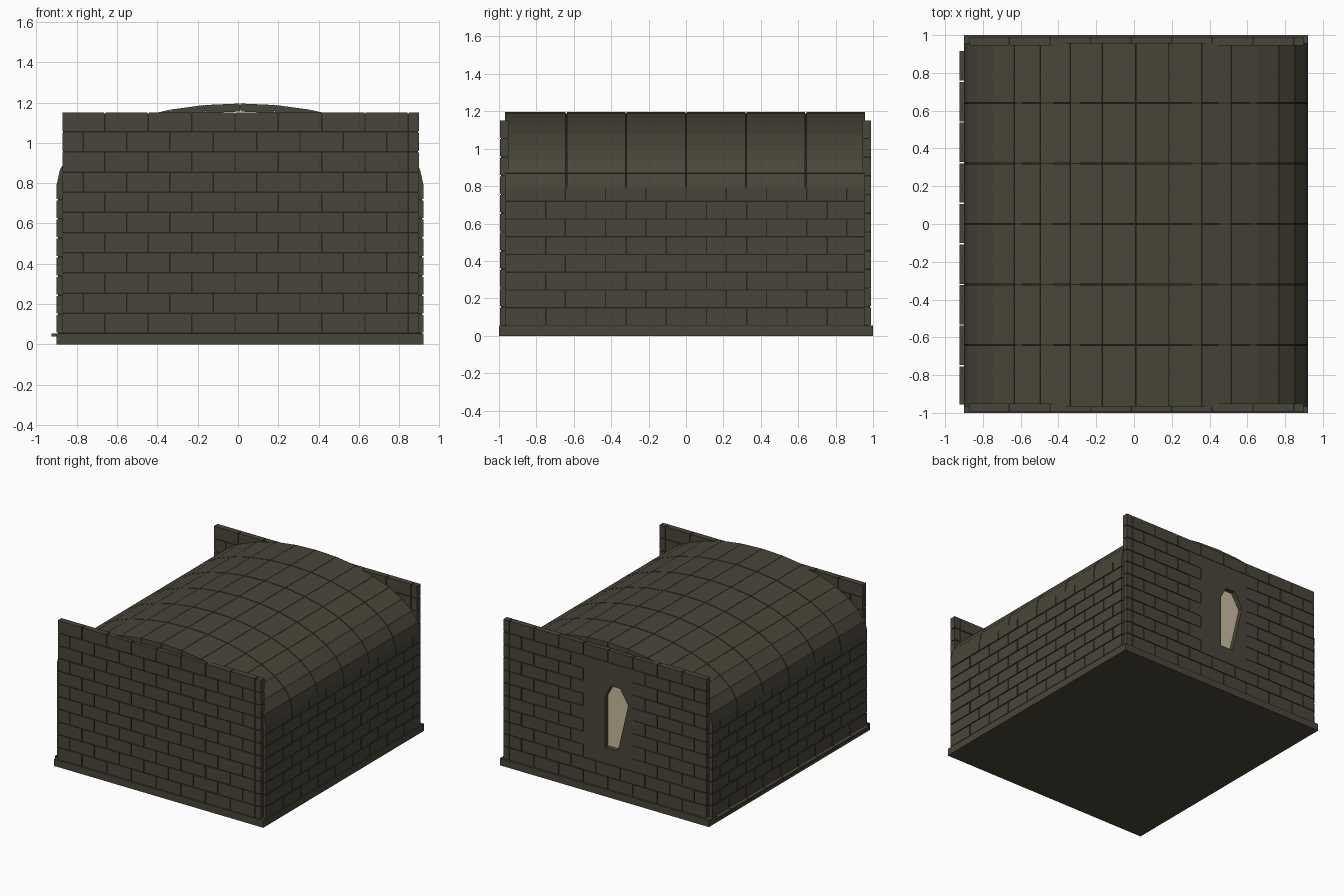
import bpy, bmesh, math

cube = bpy.data.objects.get("Cube")
if cube:
    bpy.data.objects.remove(cube, do_unlink=True)


def material(name, rgb):
    m = bpy.data.materials.new(name)
    m.use_nodes = True
    m.diffuse_color = (*rgb, 1)
    m.node_tree.nodes["Principled BSDF"].inputs["Base Color"].default_value = (*rgb, 1)
    return m


STONE = material("olive_stone", (0.066, 0.060, 0.041))
MORTAR = material("dark_mortar", (0.020, 0.018, 0.013))
CREAM = material("cream_pane", (0.58, 0.50, 0.33))


def finish(name, bm, mat):
    bmesh.ops.recalc_face_normals(bm, faces=bm.faces)
    me = bpy.data.meshes.new(name)
    bm.to_mesh(me)
    bm.free()
    me.materials.append(mat)
    ob = bpy.data.objects.new(name, me)
    bpy.context.collection.objects.link(ob)
    return ob


def hexa(bm, a, b):
    """Solid between two matching four-point loops."""
    a, b = [bm.verts.new(p) for p in a], [bm.verts.new(p) for p in b]
    bm.faces.new(a)
    bm.faces.new(b[::-1])
    for i in range(4):
        j = (i + 1) % 4
        bm.faces.new((a[i], b[i], b[j], a[j]))


def box(bm, x, y, z):
    loop = lambda h: [(x[0], y[0], h), (x[1], y[0], h), (x[1], y[1], h), (x[0], y[1], h)]
    hexa(bm, loop(z[0]), loop(z[1]))


def boxes(name, mat, items):
    bm = bmesh.new()
    for x, y, z in items:
        box(bm, x, y, z)
    return finish(name, bm, mat)


PITCH, GAP = 0.215, 0.007


def course(lo, hi, first):
    """Spans of the bricks in one course, joints starting at first."""
    cuts, p = [lo], first
    while p < hi - 0.03:
        if p > lo + 0.03:
            cuts.append(p)
        p += PITCH
    cuts.append(hi)
    return list(zip(cuts, cuts[1:]))


def shrink(span, d=GAP / 2):
    return (span[0] + d, span[1] - d)


# base slab and the narrow broken ledge on one side
W0, W1, BASE, ROW = -0.90, 0.92, 0.055, 0.10
boxes("base_slab", STONE, [((W0, W1), (-1, 1), (0, BASE))])
boxes("side_ledge", STONE, [((-0.925, -0.89), shrink(s), (0.04, BASE))
                            for s in course(-0.96, 0.92, -0.75)])

# front and back gable walls
X0, X1, XEND = -0.875, 0.90, 0.845
FRONT, BACK = (-0.995, -0.95), (0.945, 0.99)


def gable_course(r):
    first = X0 if r % 2 else X0 + PITCH / 2
    return course(X0, XEND, first) + [(XEND, X1)]


def row_z(r):
    return (BASE + (r - 1) * ROW, BASE + r * ROW)


def plain(r, span):
    """Middle of the back wall is smooth, with toothed sides."""
    return 3 <= r <= 10 and abs(sum(span) / 2 + 0.015) < (0.22 if r % 2 else 0.33)


rows = range(1, 12)
boxes("front_wall_bricks", STONE, [(shrink(s), FRONT, shrink(row_z(r)))
                                   for r in rows for s in gable_course(r)])
boxes("front_wall_mortar", MORTAR, [(shrink((X0, X1), 0.008), shrink(FRONT, 0.007),
                                     (BASE - 0.01, 1.145))])
boxes("back_wall_bricks", STONE, [(shrink(s), BACK, shrink(row_z(r)))
                                  for r in rows for s in gable_course(r) if not plain(r, s)])
P0, P1, PZ0, PZ1 = X0 + 3 * PITCH, X0 + 5 * PITCH, row_z(3)[0], row_z(10)[1]
core = shrink(BACK, 0.007)
boxes("back_wall_mortar", MORTAR, [
    ((X0 + 0.008, P0), core, (BASE - 0.01, 1.145)), ((P1, X1 - 0.008), core, (BASE - 0.01, 1.145)),
    ((P0, P1), core, (BASE - 0.01, PZ0)), ((P0, P1), core, (PZ1, 1.145))])
boxes("back_wall_teeth", STONE, [(s, BACK, row_z(r)) for r in range(4, 11, 2)
                                 for s in ((P0 - PITCH / 2, P0), (P1, P1 + PITCH / 2))])

# smooth centre of the back wall with the window opening
window = [(0.01, 0.38), (0.01, 0.78), (-0.04, 0.875), (-0.12, 0.875), (-0.19, 0.76), (-0.10, 0.38)]


def plate(name, mat, loops, y, depth):
    bm = bmesh.new()
    edges = []
    for loop in loops:
        vs = [bm.verts.new((x, y, z)) for x, z in loop]
        edges += [bm.edges.new((v, vs[i - 1])) for i, v in enumerate(vs)]
    bmesh.ops.triangle_fill(bm, use_beauty=True, edges=edges)
    out = bmesh.ops.extrude_face_region(bm, geom=bm.faces[:])
    verts = [g for g in out["geom"] if isinstance(g, bmesh.types.BMVert)]
    bmesh.ops.translate(bm, verts=verts, vec=(0, depth, 0))
    return finish(name, bm, mat)


frame = [(P0, PZ0), (P1, PZ0), (P1, PZ1), (P0, PZ1)]
plate("back_wall_centre", STONE, [frame, window], BACK[0], BACK[1] - BACK[0])
plate("window_pane", CREAM, [window], BACK[0], 0.008)

# side walls
Y0, Y1, SROW, EAVE = -0.97, 0.96, 0.0948, 0.79
for side, xs in (("right", (-0.90, -0.85)), ("left", (0.87, 0.92))):
    items = []
    for r in range(8):
        z = (BASE + r * SROW, min(BASE + (r + 1) * SROW, EAVE + GAP / 2))
        first = -0.75 if r % 2 == 0 else -0.645
        items += [(xs, shrink(s), shrink(z)) for s in course(Y0, Y1, first)]
    boxes(side + "_wall_bricks", STONE, items)
    boxes(side + "_wall_mortar", MORTAR, [(shrink(xs, 0.007), (Y0 + 0.008, Y1 - 0.008),
                                           (BASE - 0.01, EAVE))])

# barrel roof of curved slabs
CX, RX, RZ, SEGS = 0.01, 0.91, 0.405, 16


def arc(a, inset, y):
    return (CX + (RX - inset) * math.cos(a), y, EAVE + (RZ - inset) * math.sin(a))


def vault(name, mat, top, bottom, rings, seam, joint):
    bm = bmesh.new()
    for y0, y1 in rings:
        y0, y1 = y0 + joint, y1 - joint
        for k in range(SEGS):
            a0 = math.pi * k / SEGS + (seam if k else 0)
            a1 = math.pi * (k + 1) / SEGS - (seam if k < SEGS - 1 else 0)
            ring = lambda y: [arc(a0, top, y), arc(a1, top, y), arc(a1, bottom, y), arc(a0, bottom, y)]
            hexa(bm, ring(y0), ring(y1))
    return finish(name, bm, mat)


ys = [Y0] + [0.32 * i for i in range(-2, 3)] + [Y1]
vault("roof_slabs", STONE, 0, 0.04, list(zip(ys, ys[1:])), 0.0015, 0.003)
vault("roof_mortar", MORTAR, 0.008, 0.03, [(Y0 + 0.01, Y1 - 0.01)], 0, 0)
